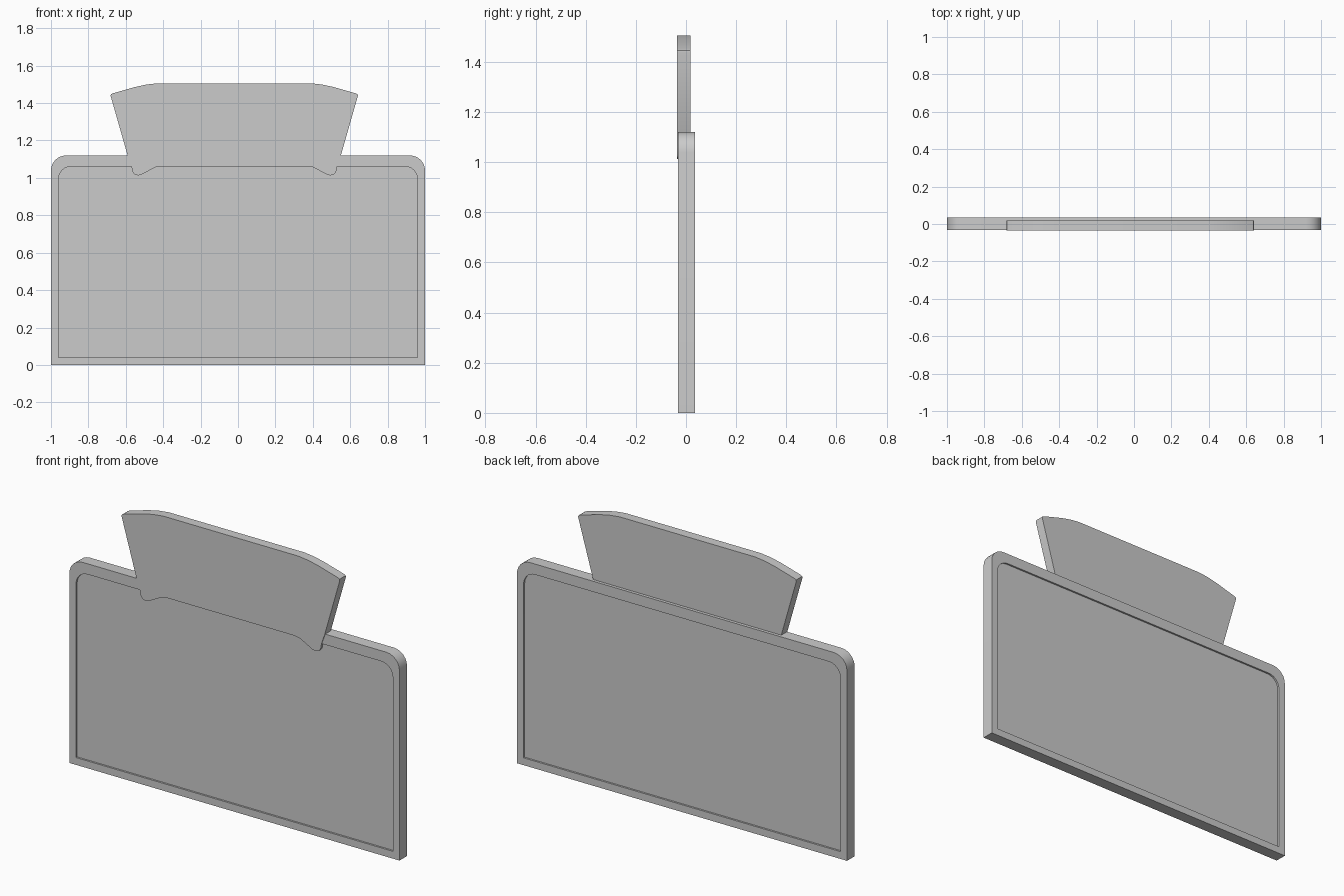
import bpy, bmesh, math

if "Cube" in bpy.data.objects:
    bpy.data.objects.remove(bpy.data.objects["Cube"])


def loft(name, rings):
    """Bridge equal-length (y, outline) rings in order and cap both ends."""
    bm = bmesh.new()
    loops = [[bm.verts.new((x, y, z)) for x, z in pts] for y, pts in rings]
    n = len(loops[0])
    for a, b in zip(loops, loops[1:]):
        for i in range(n):
            j = (i + 1) % n
            bm.faces.new((a[i], a[j], b[j], b[i]))
    bm.faces.new(loops[0])
    bm.faces.new(loops[-1])
    bmesh.ops.recalc_face_normals(bm, faces=bm.faces)
    mesh = bpy.data.meshes.new(name)
    bm.to_mesh(mesh)
    bm.free()
    ob = bpy.data.objects.new(name, mesh)
    bpy.context.collection.objects.link(ob)
    bpy.ops.object.select_all(action='DESELECT')
    ob.select_set(True)
    bpy.context.view_layer.objects.active = ob
    bpy.ops.object.shade_smooth_by_angle(angle=math.radians(30))
    return ob


def mirrored(half, cx=0.0):
    """Right-hand half outline, bottom to top, mirrored into a closed loop."""
    return [(cx + x, z) for x, z in half] + [(cx - x, z) for x, z in reversed(half)]


def panel_outline(hw, bottom, top, r, seg=6):
    arc = [(hw - r + r * math.cos(t), top - r + r * math.sin(t))
           for t in (math.pi / 2 * i / seg for i in range(seg + 1))]
    return mirrored([(hw, bottom)] + arc)


# Board with a raised rim and a shallow recess on both faces
outer = panel_outline(1.0, 0.0, 1.12, 0.08)
inner = panel_outline(0.96, 0.04, 1.062, 0.07)
loft("display_board", [(-0.021, inner), (-0.031, inner), (-0.031, outer),
                       (0.035, outer), (0.035, inner), (0.025, inner)])

# Flared header plate with two small hooked tabs over the recess
header = mirrored([(0.38, 1.064), (0.42, 1.058), (0.495, 1.018), (0.515, 1.013),
                   (0.535, 1.02), (0.545, 1.035), (0.55, 1.062), (0.57, 1.12),
                   (0.661, 1.438), (0.66, 1.446), (0.65, 1.452), (0.53, 1.486),
                   (0.47, 1.499), (0.41, 1.506)], cx=-0.02)
loft("header_plate", [(-0.035, header), (0.018, header)])
